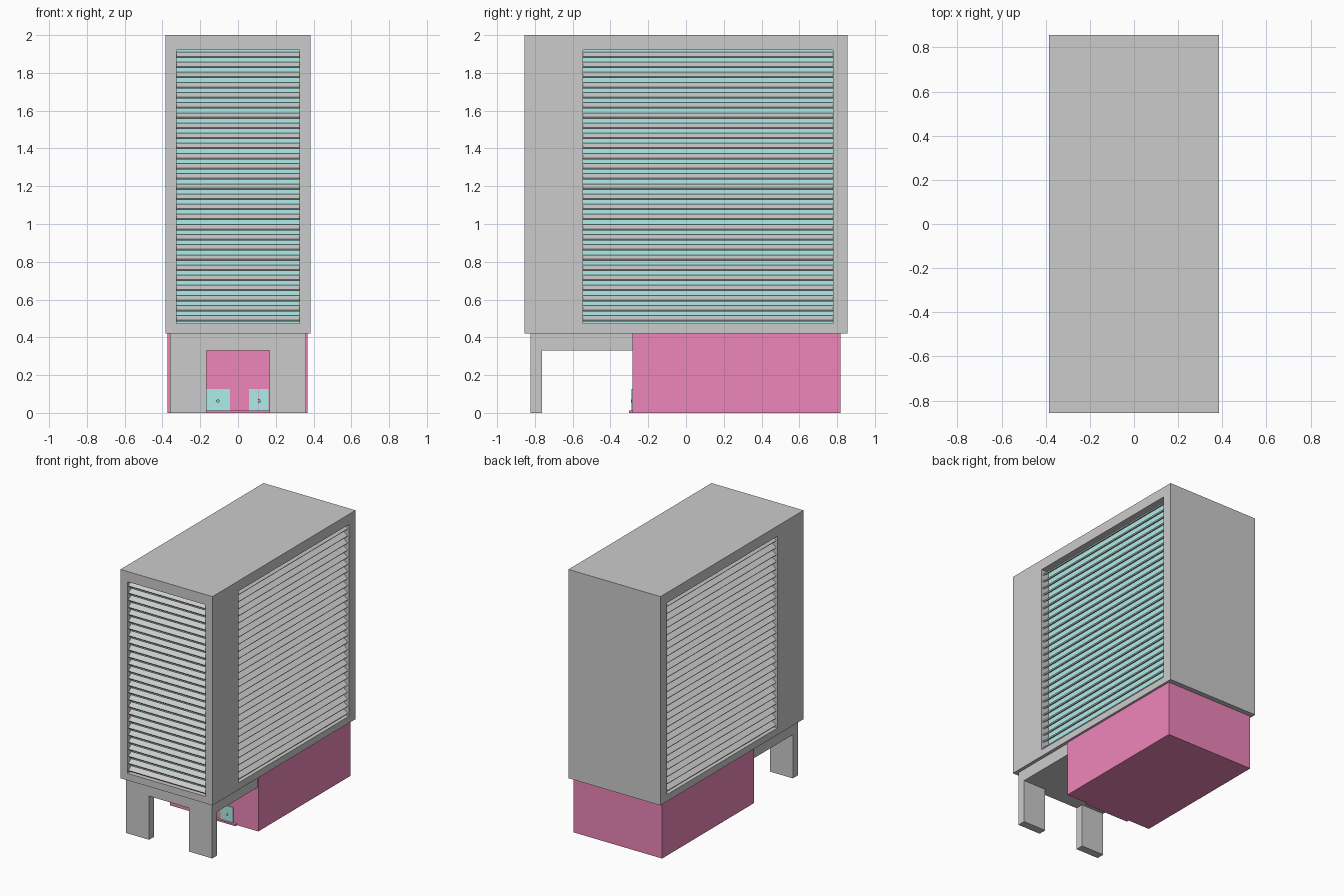
import bpy, math

if "Cube" in bpy.data.objects:
    bpy.data.objects.remove(bpy.data.objects["Cube"])


def material(name, rgb):
    m = bpy.data.materials.new(name)
    m.diffuse_color = (*rgb, 1)
    m.use_nodes = True
    m.node_tree.nodes["Principled BSDF"].inputs["Base Color"].default_value = m.diffuse_color
    return m


PINK = material("pink_paint", (0.86, 0.24, 0.49))
TEAL = material("teal_glass", (0.42, 0.85, 0.82))


def box(name, x, y, z, mat=None):
    """Box from (min, max) ranges on each axis."""
    r = (x, y, z)
    bpy.ops.mesh.primitive_cube_add(size=1, location=[(a + b) / 2 for a, b in r])
    o = bpy.context.object
    o.name = name
    o.scale = [b - a for a, b in r]
    bpy.ops.object.transform_apply(location=False, rotation=False, scale=True)
    if mat:
        o.data.materials.append(mat)
    return o


X, Y = 0.385, 0.855
Z0, Z1 = 0.472, 1.922           # louvre opening heights
DEPTH = 0.07                    # recess depth
SIDE = (-0.544, 0.777)          # side opening along y
FRONT = (-0.326, 0.326)         # front opening along x

# Tower block with three recessed openings
tower = box("tower_shell", (-X, X), (-Y, Y), (0.42, 2.0))
cutters = [
    box("cut_right", (X - DEPTH, X + 0.1), SIDE, (Z0, Z1)),
    box("cut_left", (-X - 0.1, -X + DEPTH), SIDE, (Z0, Z1)),
    box("cut_front", FRONT, (-Y - 0.1, -Y + DEPTH), (Z0, Z1)),
]
for c in cutters:
    c.hide_render = True
    mod = tower.modifiers.new(c.name, 'BOOLEAN')
    mod.operation = 'DIFFERENCE'
    mod.solver = 'EXACT'
    mod.object = c
bpy.context.view_layer.objects.active = tower
for c in cutters:
    bpy.ops.object.modifier_apply(modifier=c.name)
    bpy.data.objects.remove(c)

# Glass sheets at the back of each recess
G = 0.008
box("glass_front", FRONT, (-Y + DEPTH - G, -Y + DEPTH), (Z0, Z1), TEAL)
for s, side in ((1, "right"), (-1, "left")):
    a, b = s * (X - DEPTH), s * (X - DEPTH + G)
    box("glass_" + side, (min(a, b), max(a, b)), SIDE, (Z0, Z1), TEAL)


# Louvres: one tilted slat repeated upwards, outer edge lowest
COUNT = 27
PITCH = (Z1 - Z0) / COUNT


def louvre(name, length, loc, turn):
    d, t = 0.041, 0.010
    o = box(name, (-length / 2, length / 2), (-d / 2, d / 2), (-t / 2, t / 2))
    o.rotation_euler = (math.radians(35), 0, 0)
    bpy.ops.object.transform_apply(location=False, rotation=True, scale=False)
    o.location = (*loc, Z0 + PITCH / 2)
    o.rotation_euler = (0, 0, turn)
    arr = o.modifiers.new("stack", 'ARRAY')
    arr.count = COUNT
    arr.use_relative_offset = False
    arr.use_constant_offset = True
    arr.constant_offset_displace = (0, 0, PITCH)


IN = 0.03
mid, length = sum(SIDE) / 2, SIDE[1] - SIDE[0]
louvre("louvre_front", FRONT[1] - FRONT[0], (0, -Y + IN), 0)
louvre("louvre_right", length, (X - IN, mid), math.pi / 2)
louvre("louvre_left", length, (-X + IN, mid), -math.pi / 2)

# Pink ground floor
box("ground_floor", (-0.372, 0.368), (-0.283, 0.817), (0, 0.42), PINK)

# Portico slab and two wide legs
box("portico_slab", (-0.36, 0.36), (-0.823, -0.283), (0.33, 0.42))
for s, side in ((1, "right"), (-1, "left")):
    a, b = s * 0.168, s * 0.36
    box("portico_leg_" + side, (min(a, b), max(a, b)), (-0.823, -0.763), (0, 0.33))

# Entrance step and double doors with handles
box("entrance_step", (-0.19, 0.19), (-0.303, -0.283), (0, 0.012), PINK)
for cx, h, side in ((-0.106, 0.063, "left"), (0.109, 0.052, "right")):
    for k in (-1, 1):
        a, b = cx + k * 0.001, cx + k * h
        box("door_leaf_" + side, (min(a, b), max(a, b)), (-0.288, -0.283), (0.012, 0.127), TEAL)
    bpy.ops.mesh.primitive_torus_add(
        major_segments=12, minor_segments=6, major_radius=0.008, minor_radius=0.0015,
        location=(cx, -0.289, 0.063), rotation=(math.pi / 2, 0, 0))
    bpy.context.object.name = "door_handle_" + side
